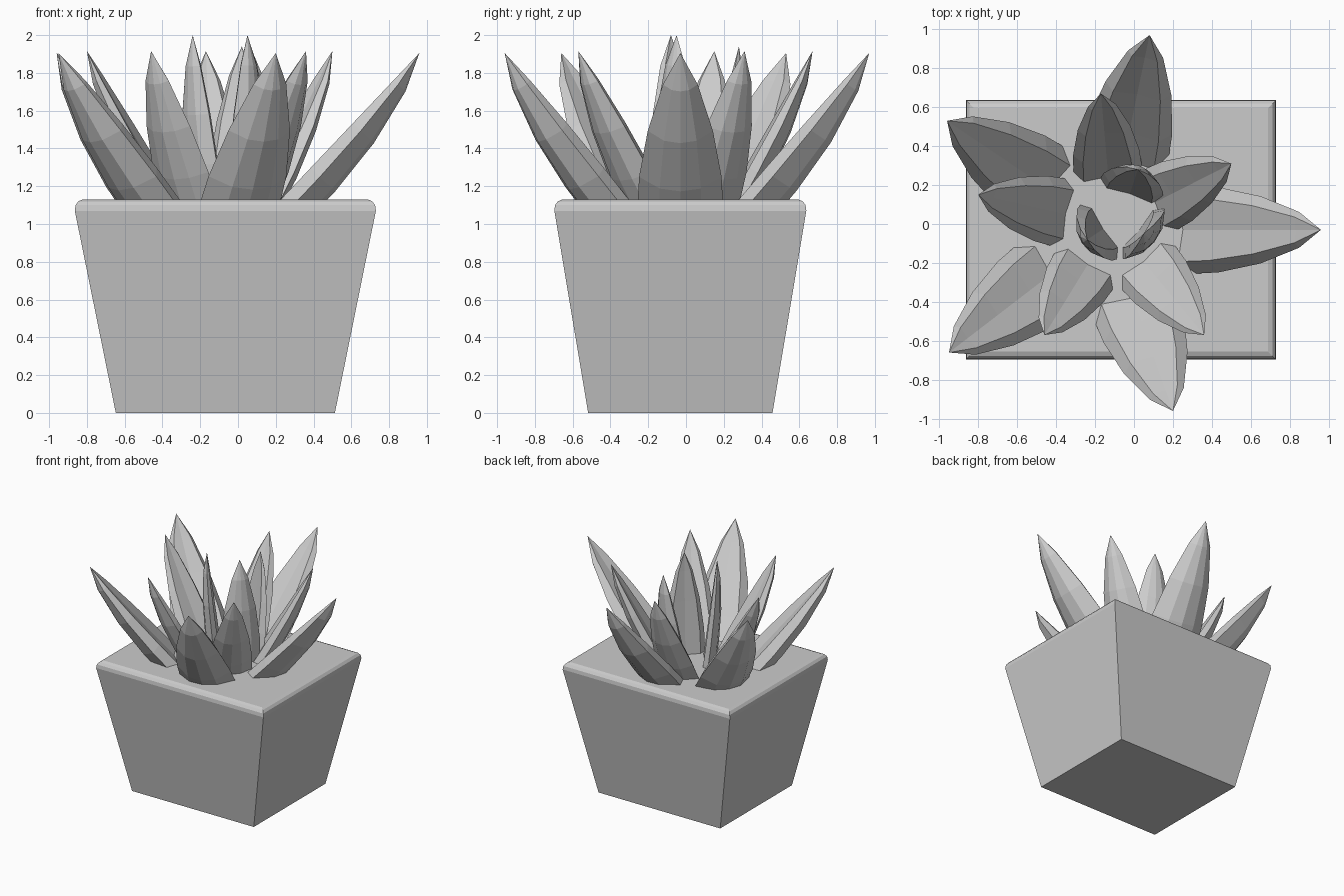
import bpy, bmesh
from mathutils import Vector

if "Cube" in bpy.data.objects:
    bpy.data.objects.remove(bpy.data.objects["Cube"])


def make_object(name, bm):
    bmesh.ops.recalc_face_normals(bm, faces=bm.faces)
    mesh = bpy.data.meshes.new(name)
    bm.to_mesh(mesh)
    bm.free()
    obj = bpy.data.objects.new(name, mesh)
    bpy.context.collection.objects.link(obj)
    return obj


def bridge(bm, a, b):
    n = len(a)
    for i in range(n):
        bm.faces.new((a[i], a[(i + 1) % n], b[(i + 1) % n], b[i]))


# Tapered square pot with a softened top rim: (z, half x, half y)
bm = bmesh.new()
rings = []
for z, hx, hy in [(0, .58, .488), (1.07, .797, .667), (1.1, .793, .663),
                  (1.12, .778, .648), (1.13, .755, .625)]:
    rings.append([bm.verts.new((-.067 + sx * hx, -.03 + sy * hy, z))
                  for sx, sy in ((-1, -1), (1, -1), (1, 1), (-1, 1))])
for a, b in zip(rings, rings[1:]):
    bridge(bm, a, b)
bm.faces.new(rings[0])
bm.faces.new(rings[-1])
make_object("pot", bm)

# Leaf section (sideways, backwards) and taper (along, width, thickness)
SECTION = [(-.72, 0), (-1, .38), (-.5, .88), (0, 1), (.5, .88), (1, .38), (.72, 0), (0, .1)]
TAPER = [(0, 1, 1), (.28, .95, 1), (.56, .75, .85), (.83, .4, .48)]


def leaf(name, centre, base_r, base_z, tip, width, thick):
    tip = Vector(tip)
    c = Vector((centre[0], centre[1], 0))
    out = Vector((tip.x - c.x, tip.y - c.y, 0)).normalized()
    base = c + out * base_r + Vector((0, 0, base_z))
    axis = (tip - base).normalized()
    side = Vector((-out.y, out.x, 0))
    back = side.cross(axis)
    if back.dot(out) < 0:
        back.negate()
    bm = bmesh.new()
    loops = []
    for s, w, t in TAPER:
        p = base.lerp(tip, s)
        loops.append([bm.verts.new(p + side * (u * w * width) + back * (v * t * thick))
                      for u, v in SECTION])
    for a, b in zip(loops, loops[1:]):
        bridge(bm, a, b)
    bm.faces.new(loops[0])
    end = bm.verts.new(tip)
    last = loops[-1]
    for i in range(len(last)):
        bm.faces.new((last[i], last[(i + 1) % len(last)], end))
    return make_object(name, bm)


# Three rings of leaves, outer to inner
OUTER = [(.96, -.03), (.08, .97), (-.96, .53), (-.95, -.66), (.2, -.96)]
MIDDLE = [(.5, .31), (-.17, .67), (-.8, .15), (-.46, -.57), (.36, -.57)]
INNER = [(-.24, -.08, 2), (.05, -.05, 2), (.02, .28, 1.94)]
for i, (x, y) in enumerate(OUTER):
    leaf(f"outer_leaf_{i + 1}", (-.13, -.03), .29, 1.06, (x, y, 1.905), .23, .18)
for i, (x, y) in enumerate(MIDDLE):
    leaf(f"middle_leaf_{i + 1}", (-.11, 0), .19, 1.06, (x, y, 1.915), .18, .13)
for i, tip in enumerate(INNER):
    leaf(f"inner_leaf_{i + 1}", (-.06, .04), .1, 1.06, tip, .17, .1)
